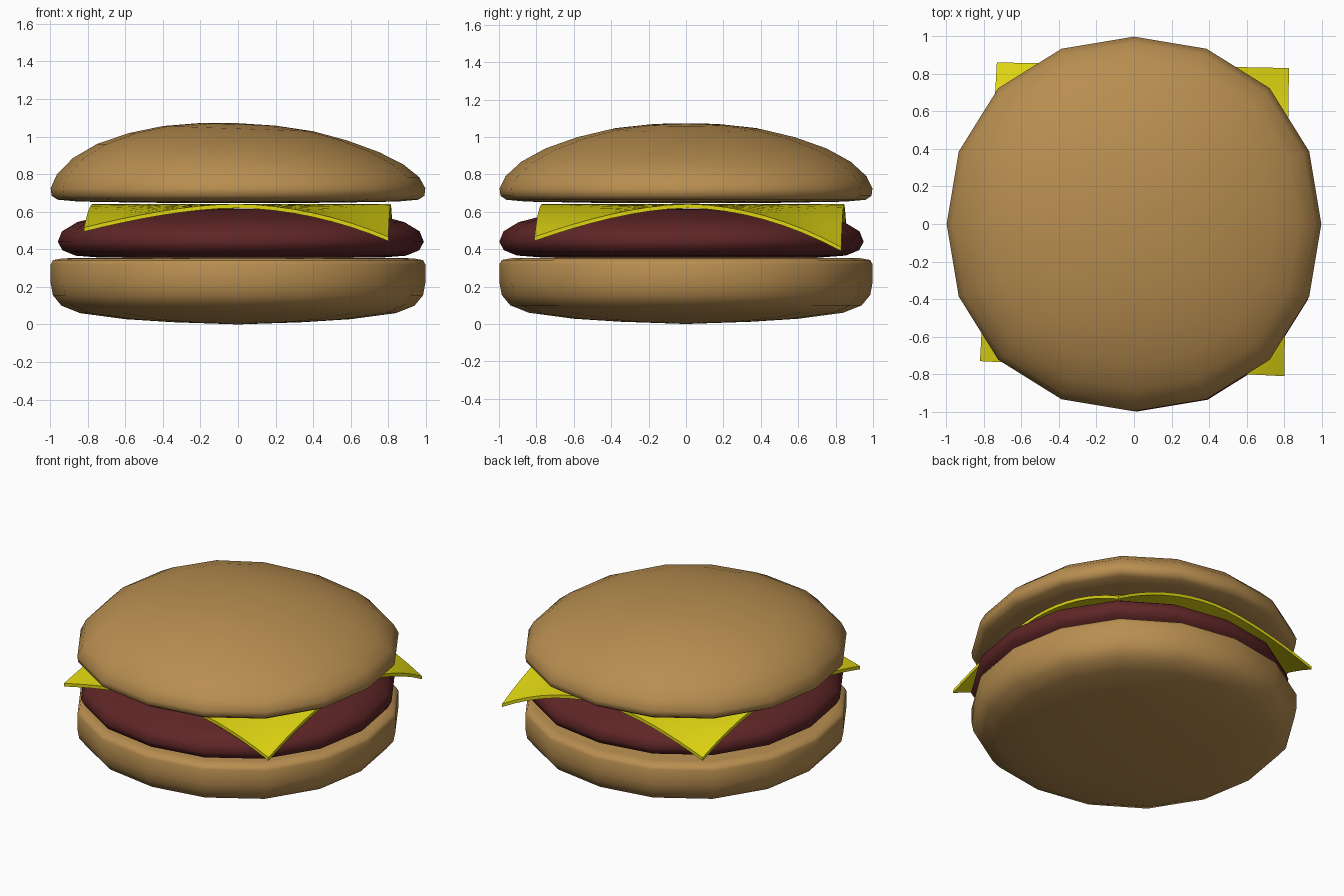
import bpy, bmesh, math

if "Cube" in bpy.data.objects:
    bpy.data.objects.remove(bpy.data.objects["Cube"])

def material(name, rgb):
    m = bpy.data.materials.new(name)
    m.diffuse_color = (*rgb, 1)
    m.use_nodes = True
    m.node_tree.nodes["Principled BSDF"].inputs["Base Color"].default_value = m.diffuse_color
    return m

BUN = material("toasted bun", (0.48, 0.27, 0.08))
MEAT = material("cooked meat", (0.115, 0.019, 0.02))
CHEESE = material("cheese yellow", (0.74, 0.67, 0.006))

def finish(bm, name, mat, angle):
    bmesh.ops.recalc_face_normals(bm, faces=bm.faces)
    me = bpy.data.meshes.new(name)
    bm.to_mesh(me)
    bm.free()
    me.materials.append(mat)
    ob = bpy.data.objects.new(name, me)
    bpy.context.collection.objects.link(ob)
    bpy.ops.object.select_all(action='DESELECT')
    ob.select_set(True)
    bpy.context.view_layer.objects.active = ob
    bpy.ops.object.shade_smooth_by_angle(angle=math.radians(angle))
    return ob

def lathe(name, mat, profile, centre=(0, 0), lean=0, sides=16):
    """Slightly squared 16-sided round; profile runs from bottom pole to top pole."""
    bm = bmesh.new()
    rings = []
    for r, z in profile:
        if r == 0:
            rings.append([bm.verts.new((*centre, z))] * sides)
            continue
        ring = []
        for i in range(sides):
            a = 2 * math.pi * i / sides
            k = r * (1 + 0.025 * math.sin(2 * a) ** 2)
            x, y = k * math.cos(a), k * math.sin(a)
            dz = -lean * x * max(0, 1 - r ** 6) if z > 0.75 else 0
            ring.append(bm.verts.new((x + centre[0], y + centre[1], z + dz)))
        rings.append(ring)
    for lo, hi in zip(rings, rings[1:]):
        for i in range(sides):
            j = (i + 1) % sides
            loop = list(dict.fromkeys((lo[i], lo[j], hi[j], hi[i])))
            bm.faces.new(loop)
    return finish(bm, name, mat, 60)

# Bottom bun
lathe("bottom_bun", BUN, [
    (0, 0.0), (0.35, 0.012), (0.6, 0.028), (0.84, 0.06), (0.94, 0.1), (0.985, 0.155),
    (0.997, 0.22), (0.997, 0.32), (0.985, 0.342), (0.93, 0.352), (0.6, 0.355), (0, 0.357)])

# Meat patty, sitting slightly off centre
lathe("patty", MEAT, [
    (0, 0.352), (0.75, 0.356), (0.88, 0.366), (0.95, 0.395), (0.974, 0.44),
    (0.952, 0.495), (0.87, 0.545), (0.72, 0.583), (0.5, 0.605), (0.25, 0.613), (0, 0.615)],
    centre=(0.015, -0.024))

# Top bun, crown leaning slightly to the left
lathe("top_bun", BUN, [
    (0, 0.645), (0.5, 0.648), (0.85, 0.654), (0.96, 0.664), (0.992, 0.685), (0.997, 0.725),
    (0.965, 0.79), (0.88, 0.868), (0.75, 0.939), (0.58, 0.999), (0.4, 1.042),
    (0.2, 1.065), (0, 1.071)], lean=0.035)

# Cheese slice: uneven square whose four corners droop
def blend(s, t, fl, fr, bl, br):
    return (1 - t) * ((1 - s) * fl + s * fr) + t * ((1 - s) * bl + s * br)

bm = bmesh.new()
N = 16
layers = []
for thickness in (0, 0.022):
    grid = []
    for j in range(N + 1):
        row = []
        for i in range(N + 1):
            s, t = i / N, j / N
            x = blend(s, t, -0.82, 0.80, -0.73, 0.825)
            y = blend(s, t, -0.73, -0.81, 0.86, 0.83)
            droop = blend(s, t, 0.125, 0.175, 0.175, 0.23)
            z = 0.641 - droop * abs((2 * s - 1) * (2 * t - 1)) ** 1.8
            row.append(bm.verts.new((x, y, z - thickness)))
        grid.append(row)
    layers.append(grid)
for g in layers:
    for j in range(N):
        for i in range(N):
            bm.faces.new((g[j][i], g[j][i + 1], g[j + 1][i + 1], g[j + 1][i]))
rim = ([(0, i) for i in range(N)] + [(j, N) for j in range(N)]
       + [(N, i) for i in range(N, 0, -1)] + [(j, 0) for j in range(N, 0, -1)])
top, low = layers
for (a, b), (c, d) in zip(rim, rim[1:] + rim[:1]):
    bm.faces.new((top[a][b], low[a][b], low[c][d], top[c][d]))
finish(bm, "cheese_slice", CHEESE, 40)
